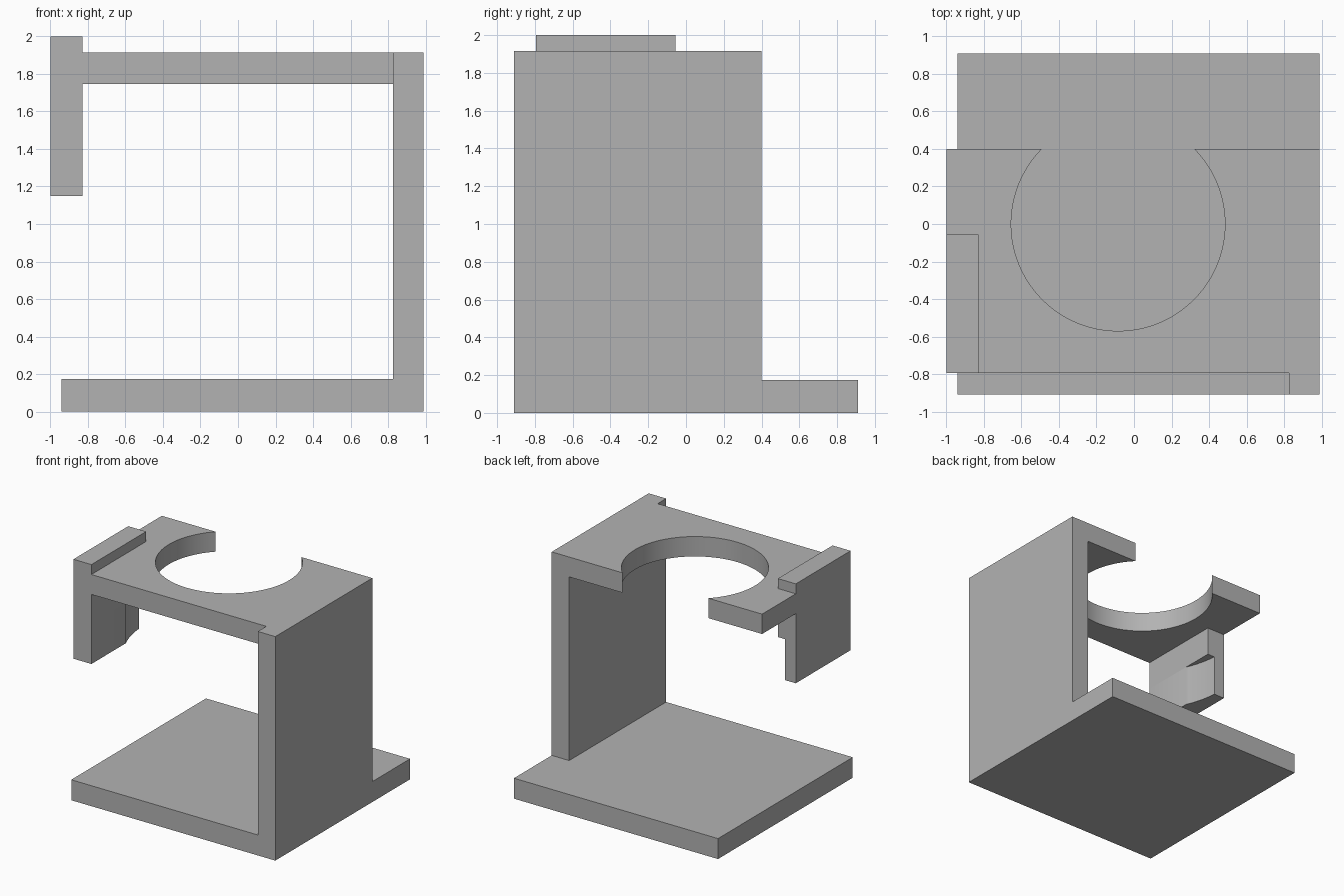
import bpy, bmesh, math

cube = bpy.data.objects.get("Cube")
if cube:
    bpy.data.objects.remove(cube, do_unlink=True)

# Single neutral grey material
grey = bpy.data.materials.new("neutral_grey")
grey.use_nodes = True
colour = (0.45, 0.45, 0.45, 1)
grey.diffuse_color = colour
grey.node_tree.nodes["Principled BSDF"].inputs["Base Color"].default_value = colour

# Shared layout
LEFT, RIGHT = -1.0, 0.99
FRONT, BACK = -0.91, 0.91
REAR = 0.4                      # rear of wall and plate
WALL_X = 0.825                  # inner face of wall
CLIP_X = -0.83                  # inner face of clip
CLIP_Y = (-0.795, -0.055)
BASE_TOP, PLATE_LOW, PLATE_TOP = 0.175, 1.745, 1.915
CENTRE_X = -0.085               # axis of the round opening
HOLE_R, RECESS_R = 0.57, 0.815


def prism(name, outline, z0, z1):
    """Extrude a plan outline from z0 to z1."""
    bm = bmesh.new()
    face = bm.faces.new([bm.verts.new((x, y, z0)) for x, y in outline])
    top = bmesh.ops.extrude_face_region(bm, geom=[face])["geom"]
    verts = [v for v in top if isinstance(v, bmesh.types.BMVert)]
    bmesh.ops.translate(bm, verts=verts, vec=(0, 0, z1 - z0))
    bmesh.ops.recalc_face_normals(bm, faces=bm.faces)
    mesh = bpy.data.meshes.new(name)
    bm.to_mesh(mesh)
    bm.free()
    mesh.materials.append(grey)
    ob = bpy.data.objects.new(name, mesh)
    bpy.context.collection.objects.link(ob)
    return ob


def rect(x0, x1, y0, y1):
    return [(x0, y0), (x1, y0), (x1, y1), (x0, y1)]


def arc(radius, start, end, steps):
    angles = [start + (end - start) * i / steps for i in range(steps + 1)]
    return [(CENTRE_X + radius * math.cos(a), radius * math.sin(a)) for a in angles]


def smooth(ob):
    bpy.ops.object.select_all(action='DESELECT')
    ob.select_set(True)
    bpy.context.view_layer.objects.active = ob
    bpy.ops.object.shade_smooth_by_angle(angle=math.radians(30))


# Base and upright wall
prism("base", rect(-0.94, RIGHT, FRONT, BACK), 0, BASE_TOP)
prism("side_wall", rect(WALL_X, RIGHT, FRONT, REAR), BASE_TOP, PLATE_TOP)

# Top plate: round opening broken through the rear edge, notched around the clip
mouth = math.asin(REAR / HOLE_R)
opening = arc(HOLE_R, mouth, -math.pi - mouth, 72)
plate = prism("top_plate", [
    (CLIP_X, CLIP_Y[0]), (WALL_X, CLIP_Y[0]), (WALL_X, REAR), *opening,
    (LEFT, REAR), (LEFT, CLIP_Y[1]), (CLIP_X, CLIP_Y[1])], PLATE_LOW, PLATE_TOP)
smooth(plate)

# Edge clip with a curved recess in its lower inner face
clip_low, recess_top, clip_top = 1.15, 1.5, 2.0
prism("clip_upper", rect(LEFT, CLIP_X, *CLIP_Y), recess_top, clip_top)
a_start = math.pi + math.acos((CENTRE_X - CLIP_X) / RECESS_R)
a_end = math.pi + math.asin(-CLIP_Y[1] / RECESS_R)
recess = arc(RECESS_R, a_start, a_end, 12)
lower = prism("clip_lower", [
    (LEFT, CLIP_Y[0]), (CLIP_X, CLIP_Y[0]), *recess, (LEFT, CLIP_Y[1])],
    clip_low, recess_top)
smooth(lower)
